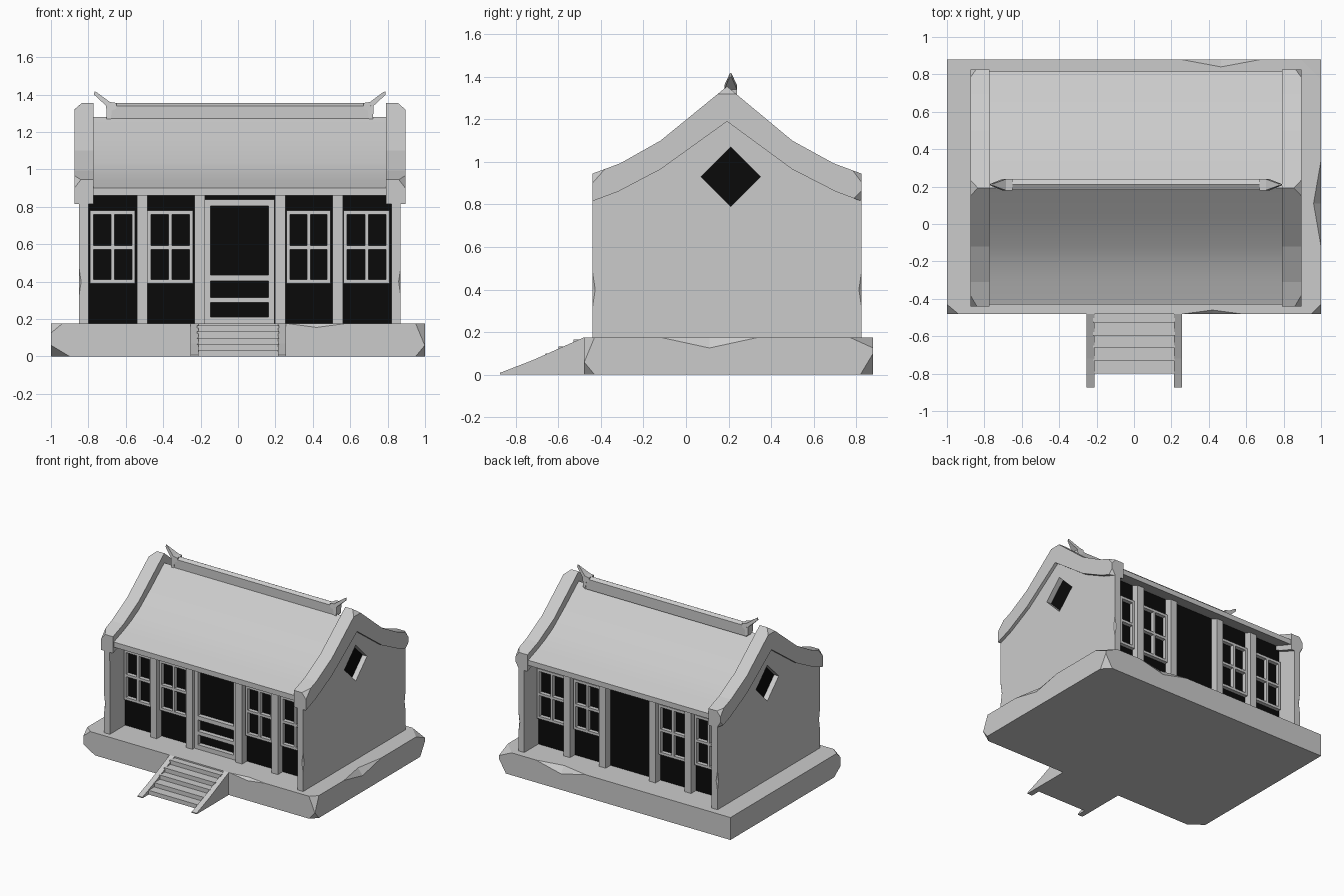
import bpy, bmesh
from mathutils import Vector

cube = bpy.data.objects.get("Cube")
if cube:
    bpy.data.objects.remove(cube, do_unlink=True)


def material(name, value):
    m = bpy.data.materials.new(name)
    m.use_nodes = True
    color = (value, value, value, 1)
    m.diffuse_color = color
    m.node_tree.nodes["Principled BSDF"].inputs["Base Color"].default_value = color
    return m


GREY = material("pale grey", 0.6)
BLACK = material("black", 0.003)


def finish(name, bm, mat):
    bmesh.ops.recalc_face_normals(bm, faces=bm.faces)
    mesh = bpy.data.meshes.new(name)
    bm.to_mesh(mesh)
    bm.free()
    mesh.materials.append(mat)
    ob = bpy.data.objects.new(name, mesh)
    bpy.context.collection.objects.link(ob)
    return ob


def prism(name, pts, lo, hi, mat=GREY, axis="x"):
    """Extrude a (y, z) profile along x, or an (x, z) profile along y."""
    bm = bmesh.new()
    place = (lambda a, b: (lo, a, b)) if axis == "x" else (lambda a, b: (a, lo, b))
    face = bm.faces.new([bm.verts.new(place(*p)) for p in pts])
    step = (hi - lo, 0, 0) if axis == "x" else (0, hi - lo, 0)
    ext = bmesh.ops.extrude_face_region(bm, geom=[face])
    verts = [g for g in ext["geom"] if isinstance(g, bmesh.types.BMVert)]
    bmesh.ops.translate(bm, verts=verts, vec=step)
    if face.is_valid and len(bm.faces) == len(pts) + 1:
        bm.faces.new([v for v in bm.verts if v not in verts])
    return finish(name, bm, mat)


def boxes(name, spans, mat=GREY):
    """One object out of (x0, x1, y0, y1, z0, z1) boxes."""
    bm = bmesh.new()
    for x0, x1, y0, y1, z0, z1 in spans:
        for v in bmesh.ops.create_cube(bm, size=1)["verts"]:
            v.co = (x1 if v.co.x > 0 else x0, y1 if v.co.y > 0 else y0,
                    z1 if v.co.z > 0 else z0)
    return finish(name, bm, mat)


def chip(ob, corner, inward):
    """Slice off a corner, given signed distances along its three edges."""
    bm = bmesh.new()
    bm.from_mesh(ob.data)
    normal = -Vector([1 / d for d in inward])
    point = Vector(corner) + Vector((inward[0], 0, 0))
    bmesh.ops.bisect_plane(bm, geom=bm.verts[:] + bm.edges[:] + bm.faces[:],
                           plane_co=point, plane_no=normal, clear_outer=True)
    bmesh.ops.holes_fill(bm, edges=[e for e in bm.edges if e.is_boundary])
    bmesh.ops.recalc_face_normals(bm, faces=bm.faces)
    bm.to_mesh(ob.data)
    bm.free()


def cut(ob, cutter):
    cutter.hide_render = True
    mod = ob.modifiers.new("cut", "BOOLEAN")
    mod.operation = "DIFFERENCE"
    mod.solver = "EXACT"
    mod.object = cutter
    bpy.context.view_layer.objects.active = ob
    bpy.ops.object.modifier_apply(modifier=mod.name)
    bpy.data.objects.remove(cutter, do_unlink=True)


def notch(ob, a, b, in1, in2):
    """Knock a dent into the edge a-b, reaching in1 and in2 into its faces."""
    a, b, in1, in2 = map(Vector, (a, b, in1, in2))
    mid = (a + b) / 2
    bm = bmesh.new()
    for co in (a, b, mid + in1, mid + in2, mid - in1 - in2):
        bm.verts.new(co)
    bmesh.ops.convex_hull(bm, input=bm.verts)
    cut(ob, finish("dent_cutter", bm, GREY))


FLOOR, FRONT, BACK, MID = 0.175, -0.44, 0.825, 0.01
WALL_F, WALL_B = -0.25, 0.65

# Platform with knocked corners and edges
base = boxes("platform", [(-1, 1, -0.48, 0.88, 0, FLOOR)])
chip(base, (-1, -0.48, 0), (0.1, 0.08, 0.06))
chip(base, (-1, -0.48, FLOOR), (0.06, 0.05, -0.05))
chip(base, (1, -0.48, 0), (-0.05, 0.05, 0.06))
chip(base, (1, -0.48, FLOOR), (-0.05, 0.05, -0.12))
chip(base, (1, 0.88, FLOOR), (-0.11, -0.11, -0.05))
chip(base, (1, 0.88, 0), (-0.06, -0.06, 0.1))
notch(base, (1, -0.12, FLOOR), (1, 0.34, FLOOR), (-0.04, 0, 0), (0, 0, -0.05))
notch(base, (0.25, 0.88, FLOOR), (0.68, 0.88, FLOOR), (0, -0.04, 0), (0, 0, -0.05))
notch(base, (0.27, -0.48, FLOOR), (0.57, -0.48, FLOOR), (0, 0.02, 0), (0, 0, -0.02))

# Steps and sloping side boards
stairs = [(-0.47, 0), (-0.8, 0)]
z = 0
for y, y_next in zip((-0.8, -0.73, -0.66, -0.6, -0.53), (-0.73, -0.66, -0.6, -0.53, -0.47)):
    z += 0.033
    stairs += [(y, z), (y_next, z)]
prism("steps", stairs, -0.22, 0.22)
slope = [(-0.47, 0), (-0.875, 0), (-0.875, 0.008), (-0.72, 0.068), (-0.48, FLOOR), (-0.47, FLOOR)]
for name, x in (("step_board_right", -0.255), ("step_board_left", 0.213)):
    prism(name, slope, x, x + 0.043)

# Dark inner body
prism("inner_walls", [(WALL_F, FLOOR), (WALL_F, 0.95), (-0.12, 1.01), (0.195, 1.25),
                      (0.5, 1.01), (WALL_B, 0.95), (WALL_B, FLOOR)], -0.81, 0.83, BLACK)

# Roof slab, swept in a hollow curve on both sides
half = [(-0.43, 0.9), (-0.31, 0.943), (-0.21, 0.985), (-0.12, 1.035), (0.04, 1.155)]
top = half + [(0.193, 1.28)] + [(0.386 - y, z) for y, z in reversed(half)]
roof = prism("roof", top + [(y, z - 0.04) for y, z in reversed(top)], -0.8, 0.815)
bpy.ops.object.select_all(action="DESELECT")
roof.select_set(True)
bpy.context.view_layer.objects.active = roof
bpy.ops.object.shade_smooth_by_angle(angle=0.6)

# Gable walls with diamond windows, and the thick copings on them
lower = [(FRONT, 0.815), (-0.32, 0.86), (-0.12, 0.965), (0.193, 1.19),
         (0.5, 0.965), (0.705, 0.86), (BACK, 0.815)]
upper = [(FRONT, 0.945), (-0.31, 0.993), (-0.12, 1.1), (0.193, 1.355),
         (0.5, 1.1), (0.695, 0.993), (BACK, 0.945)]
under = [(y, z + 0.06) for y, z in lower]
for s, side in ((-1, "right"), (1, "left")):
    outer = MID + s * 0.86
    inner = MID + s * 0.81
    wall = prism("gable_wall_" + side, [(FRONT + 0.001, FLOOR)] + under + [(BACK, FLOOR)],
                 min(inner, outer), max(inner, outer))
    diamond = [(0.07, 0.93), (0.21, 1.07), (0.35, 0.93), (0.21, 0.79)]
    cut(wall, prism("diamond_cutter", diamond, outer - 0.2, outer + 0.2))
    for y, d in ((FRONT + 0.001, 1), (BACK, -1)):
        notch(wall, (outer, y, 0.32), (outer, y, 0.48), (-s * 0.012, 0, 0), (0, d * 0.012, 0))
    o, i = MID + s * 0.885, MID + s * 0.782
    cope = prism("gable_coping_" + side, upper + lower[::-1], min(o, i), max(o, i))
    chip(cope, (o, FRONT, 0.945), (-s * 0.035, 0.04, -0.045))
    chip(cope, (o, BACK, 0.945), (-s * 0.03, -0.03, -0.04))
    chip(cope, (o, BACK, 0.815), (-s * 0.03, -0.05, 0.05))
    chip(cope, (o, 0.193, 1.355), (-s * 0.04, 9, -0.035))

# Ridge beam and its upturned horns
prism("ridge_beam", [(0.183, 1.26), (0.237, 1.26), (0.237, 1.34), (0.21, 1.355), (0.183, 1.34)],
      -0.69, 0.71)
horn = [(0.66, 1.355), (0.695, 1.36), (0.765, 1.412), (0.777, 1.417), (0.78, 1.4),
        (0.715, 1.34), (0.712, 1.27), (0.69, 1.27), (0.685, 1.315), (0.66, 1.325)]
for s, side in ((-1, "right"), (1, "left")):
    ob = prism("ridge_horn_" + side, [(MID + s * x, z) for x, z in horn], 0.18, 0.24, axis="y")
    for v in ob.data.vertices:
        if v.co.z > 1.38:
            v.co.y = 0.21 + (v.co.y - 0.21) * 0.12

# Columns and barred windows on the front and the back
columns = (-0.513, -0.205, 0.225, 0.533)
windows = ((-0.79, -0.55), (-0.483, -0.24), (0.26, 0.495), (0.565, 0.81))
for face, y, out in (("front", WALL_F, -1), ("back", WALL_B, 1)):
    y0, y1 = sorted((y - out * 0.02, y + out * 0.06))
    boxes(face + "_columns", [(x - 0.028, x + 0.028, y0, y1, FLOOR, 0.93) for x in columns])
    y0, y1 = sorted((y - out * 0.01, y + out * 0.03))
    bars = []
    for x0, x1 in windows:
        xm = (x0 + x1) / 2
        bars += [(x - 0.009, x + 0.009, y0, y1, 0.39, 0.78) for x in (x0 + 0.009, xm, x1 - 0.009)]
        bars += [(x0, x1, y0, y1, z - 0.01, z + 0.01) for z in (0.4, 0.582, 0.77)]
    boxes(face + "_window_bars", bars)

# Front door frame with three open panels
y0, y1 = WALL_F - 0.035, WALL_F + 0.01
rails = ((FLOOR, 0.21), (0.287, 0.315), (0.403, 0.435), (0.803, 0.84))
frame = [(x, x + 0.033, y0, y1, FLOOR, 0.84) for x in (-0.18, 0.162)]
boxes("door_frame", frame + [(-0.15, 0.165, y0, y1, a, b) for a, b in rails])
